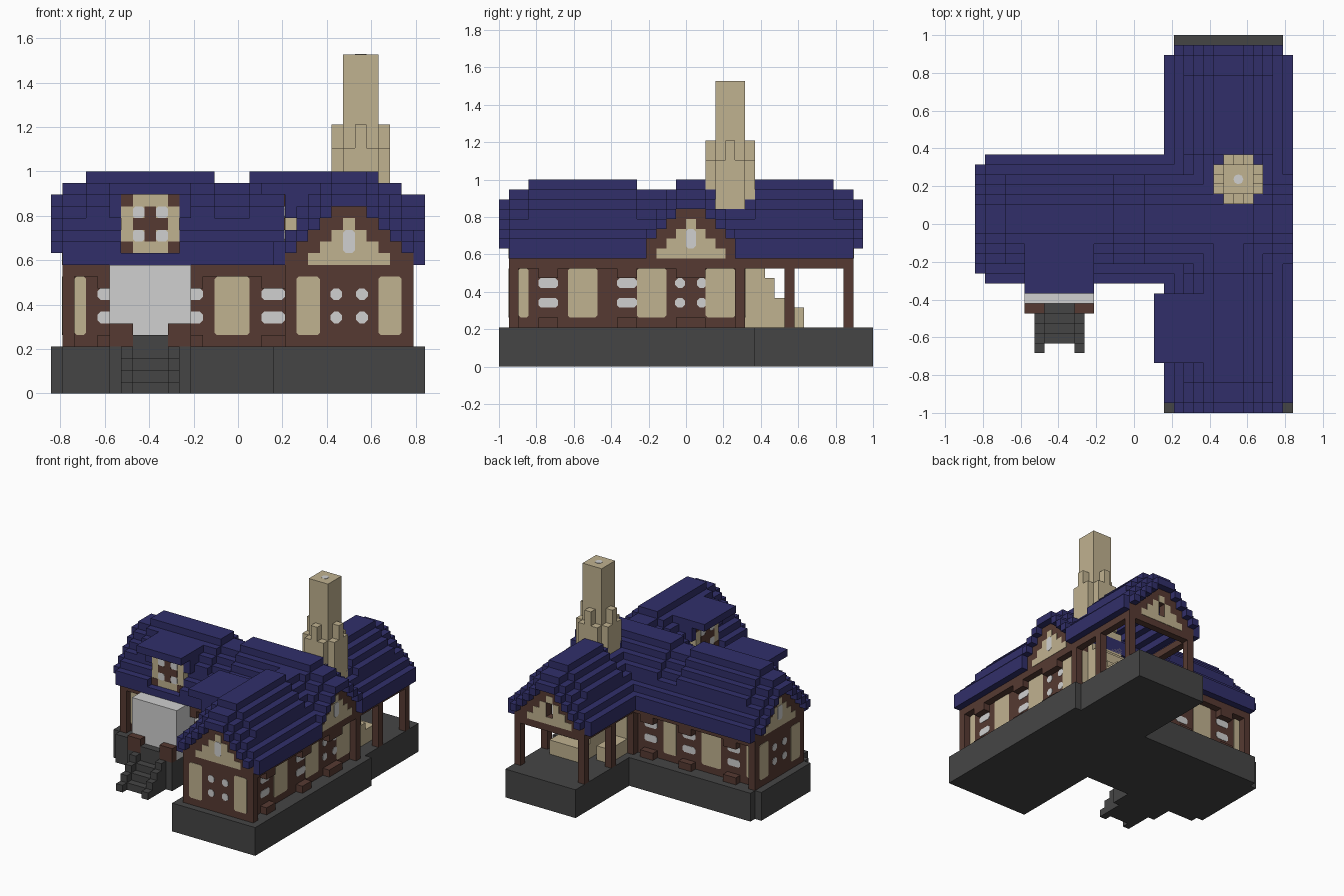
import bpy, bmesh
from mathutils import Vector

U = 2 / 38          # size of one building block
if "Cube" in bpy.data.objects:
    bpy.data.objects.remove(bpy.data.objects["Cube"])


def material(name, *srgb):
    m = bpy.data.materials.new(name)
    m.use_nodes = True
    col = [((c / 255 + 0.055) / 1.055) ** 2.4 for c in srgb] + [1]
    m.diffuse_color = col
    m.node_tree.nodes["Principled BSDF"].inputs["Base Color"].default_value = col
    return m


BLUE = material("roof blue", 49, 47, 106)
BROWN = material("timber brown", 86, 58, 50)
CREAM = material("plaster cream", 192, 178, 144)
STONE = material("dark stone", 69, 69, 69)
WHITE = material("pale grey", 208, 208, 208)


def finish(name, bm, mat):
    bmesh.ops.recalc_face_normals(bm, faces=bm.faces)
    me = bpy.data.meshes.new(name)
    bm.to_mesh(me)
    bm.free()
    me.materials.append(mat)
    bpy.context.collection.objects.link(bpy.data.objects.new(name, me))


def blocks(name, mat, boxes):
    """One object from boxes given as x0, x1, y0, y1, z0, z1 in blocks."""
    bm = bmesh.new()
    for b in boxes:
        v = bmesh.ops.create_cube(bm, size=1)["verts"]
        for p in v:
            p.co = Vector([(b[2 * i] + b[2 * i + 1]) / 2 + p.co[i] * abs(b[2 * i + 1] - b[2 * i])
                           for i in range(3)]) * U
    finish(name, bm, mat)


def placed(wall, u0, u1, n0, n1, z0, z1):
    """Box on a wall: u runs along it, n sticks out of it."""
    axis, pos, s = wall
    n = (pos + s * n0, pos + s * n1)
    return (*n, u0, u1, z0, z1) if axis == "x" else (u0, u1, *n, z0, z1)


def plates(name, mat, wall, rects, cut=0.2, lift=0.05):
    """Thin plates with clipped corners, each u0, u1, z0, z1."""
    axis, pos, s = wall
    bm = bmesh.new()
    for u0, u1, z0, z1 in rects:
        c = cut
        ring = [(u0 + c, z0), (u1 - c, z0), (u1, z0 + c), (u1, z1 - c),
                (u1 - c, z1), (u0 + c, z1), (u0, z1 - c), (u0, z0 + c)]
        if c == 0:
            ring = [(u0, z0), (u1, z0), (u1, z1), (u0, z1)]
        layers = []
        for n in (0, lift):
            w = pos + s * n
            layers.append([bm.verts.new(Vector((w, u, z) if axis == "x" else (u, w, z)) * U)
                           for u, z in ring])
        a, b = layers
        bm.faces.new(b)
        for i in range(len(a)):
            j = (i + 1) % len(a)
            bm.faces.new((a[i], a[j], b[j], b[i]))
    finish(name, bm, mat)


# Stone base with front landing and stairs
blocks("stone_base", STONE, [(3, 16, -19, 7, 0, 4), (4, 15, 7, 19, 0, 4),
                             (-15, 3, -6, 7, 0, 4), (-16, -15, -5, 6, 0, 4),
                             (-11, -4, -9, -6, 0, 4), (-9, -6, -9, -5, 4, 5)])
stairs = []
for i in range(4):
    y = -9 - i
    if i < 3:
        stairs.append((-9, -6, y - 1, y, 0, 3 - i))
    stairs += [(x, x + 1, y - 1, y, 0, 4 - i) for x in (-10, -6)]
blocks("front_stairs", STONE, stairs)
blocks("entrance_block", WHITE, [(-11, -4, -8, -4, 4, 11)])
blocks("entrance_posts", BROWN, [(-11, -9, -9, -8, 4, 6), (-6, -4, -9, -8, 4, 6)])

# Timber walls: recessed long sides between full-width ends, with a top beam
blocks("walls", BROWN, [(5, 14, -18, 6, 4, 11), (-15, 5, -4, 5, 4, 11),
                        (4, 15, -18, -17, 4, 11), (4, 15, 5, 6, 4, 11),
                        (-15, -14, -5, 6, 4, 11)])
blocks("top_beams", BROWN, [(4, 15, -18, 6, 10, 11), (-15, 4, -5, 6, 10, 11)])
porch = [(x, x + 1, y, y + 1, 4, 10) for x in (4, 14) for y in (10, 16)]
porch += [(x, x + 1, 6, 17, 10, 11) for x in (4, 14)] + [(4, 15, 16, 17, 10, 11)]
blocks("porch_frame", BROWN, porch)

# Walls: cream panels, paired long windows and round windows
SOUTH, NORTH = ("y", -18, -1), ("y", 17, 1)
EAST, WEST = ("x", 15, 1), ("x", -15, -1)
wall_plan = {
    "front_gable": (SOUTH, [(5, 7), (12, 14)], [], 9.5),
    "west_end": (WEST, [(-4, -2), (3, 5)], [], 0.5),
    "east_side": (("x", 14, 1), [(-17, -16), (-12, -9), (-5, -2), (2, 5)], [-15, -7], 0.5),
    "west_front": (("y", -4, -1), [(-14, -13), (-2, 1)], [-12, -5, 2], None),
    "west_back": (("y", 5, 1), [(-14, -13), (-9, -6), (-2, 0)], [-12, -5, 1], None),
    "courtyard_side": (("x", 5, -1), [(-17, -16), (-12, -9)], [-15, -8], None),
    "porch_wall": (("y", 6, 1), [(5, 14)], [], None),
}
for name, (wall, panels, windows, centre) in wall_plan.items():
    plates(name + "_panels", CREAM, wall, [(a, b, 5, 10) for a, b in panels])
    if windows:
        plates(name + "_windows", WHITE, wall,
               [(a, a + 2, z - 0.5, z + 0.5) for a in windows for z in (6.5, 8.5)], 0.25)
        blocks(name + "_sills", BROWN, [placed(wall, a, a + 2, 0, 1, z, z + 1)
                                        for a in windows for z in (4, 9)])
    if centre is not None:
        plates(name + "_round_windows", WHITE, wall,
               [(centre + d - 0.5, centre + d + 0.5, z - 0.5, z + 0.5)
                for d in (-1.1, 1.1) for z in (6.5, 8.5)], 0.3)
blocks("east_middle_sills", BROWN, [(14, 15, -1, 2, z, z + 1) for z in (4, 9)])


# Stepped gables under the roof ends, with a window or a plain opening
def gable(name, wall, c, is_open=False):
    frame, plaster = [], []
    for d in range(-5, 6):
        spans = [(11, 17 - max(abs(d), 1))]
        if is_open and d == 0:
            spans = [(11, 12), (14, 16)]
        u = (c + d - 0.5, c + d + 0.5)
        for z0, z1 in spans:
            frame.append(placed(wall, *u, -1, 0, z0, z1))
            if abs(d) < 4:
                plaster.append((*u, z0, min(z1, 15 - abs(d))))
    blocks(name + "_frame", BROWN, frame)
    plates(name + "_plaster", CREAM, wall, plaster, 0)
    if is_open:
        axis, pos, s = wall
        plates(name + "_inner_plaster", CREAM, (axis, pos - s, -s), plaster, 0)
    else:
        plates(name + "_window", WHITE, wall, [(c - 0.5, c + 0.5, 12, 14)], 0.25, 0.1)


gable("front_gable", SOUTH, 9.5)
gable("back_gable", NORTH, 9.5, True)
gable("east_gable", EAST, 0.5)
gable("west_gable", WEST, 0.5)


# Sagging stepped roofs: segments of start, end, rise and, where the eave is
# cut down, the side of the cut and its height
def roof(name, axis, c, segments):
    boxes = []
    for a, b, rise, *cut in segments:
        for d in range(1, 7):
            if d == 6 and rise == 0:
                continue
            top = 18 - d + (min(rise, 1) if d > 4 else rise)
            if d == 1:
                spans = [(c - 1.5, c + 1.5, top)]
            else:
                spans = []
                for s in (-1, 1):
                    lowered = cut and d > 4 and s == cut[0]
                    spans.append((c + s * d - 0.5, c + s * d + 0.5, cut[1] if lowered else top))
            for lo, hi, z in spans:
                if z > 17 - d:
                    boxes.append((lo, hi, a, b, 17 - d, z) if axis == "y"
                                 else (a, b, lo, hi, 17 - d, z))
    blocks(name, BLUE, boxes)


roof("east_wing_roof", "y", 9.5, [(-19, -18, 0), (-18, -16, 1), (-16, -13, 2), (-13, -8, 2, -1, 12),
                                  (-8, -5, 2), (-5, -4, 1), (-4, 5, 1, 1, 0), (5, 7, 1),
                                  (7, 15, 2), (15, 17, 1), (17, 18, 0)])
roof("west_wing_roof", "x", 0.5, [(-16, -15, 0), (-15, -13, 1), (-13, -10, 2), (-10, -5, 2, -1, 12),
                                  (-5, -2, 2), (-2, 1, 1), (1, 12, 2), (12, 14, 1), (14, 16, 0)])


# Dormers with a crossed window
def dormer(name, wall, c):
    blocks(name + "_body", CREAM, [placed(wall, c - 2.5, c + 2.5, -4, 0, 12, 17)])
    blocks(name + "_roof", BLUE, [placed(wall, c - 3.5, c + 3.5, -4, 2, 17, 18)] +
           [placed(wall, c + s * 2.5, c + s * 3.5, -4, 0, 15, 17) for s in (-1, 1)])
    corners = [(c + x - 0.5, c + x + 0.5, z, z + 1) for x in (-2, 2) for z in (12, 16)]
    cross = [(c - 1.5, c + 1.5, 14, 15), (c - 0.5, c + 0.5, 13, 14), (c - 0.5, c + 0.5, 15, 16)]
    plates(name + "_timber", BROWN, wall, corners + cross, 0)
    plates(name + "_panes", WHITE, wall, [(c + x - 0.5, c + x + 0.5, z, z + 1)
                                          for x in (-1, 1) for z in (13, 15)], 0.2)


dormer("front_dormer", ("y", -5, -1), -7.5)
dormer("courtyard_dormer", ("x", 4, -1), -10.5)

# Chimney with a ring of stubby buttresses
cx, cy = 10.5, 4.5
chimney = [(9, 12, 3, 6, 11, 29)]
for s in (-1, 1):
    for d in (-1, 0, 1):
        top = 21 if d else 23
        chimney.append((cx + s * 1.5, cx + s * 2.5, cy + d - 0.5, cy + d + 0.5, 15, top))
        chimney.append((cx + d - 0.5, cx + d + 0.5, cy + s * 1.5, cy + s * 2.5, 15, top))
blocks("chimney", CREAM, chimney)
bm = bmesh.new()
bmesh.ops.create_cone(bm, cap_ends=True, segments=8, radius1=0.5 * U, radius2=0.5 * U, depth=0.004)
bmesh.ops.translate(bm, verts=bm.verts, vec=(cx * U, cy * U, 29 * U))
finish("chimney_flue", bm, WHITE)

# Stepped hearth and low bench on the porch
blocks("porch_hearth", CREAM, [(8, 13, 6, 7, 4, 14), (8, 13, 7, 8, 4, 10), (8, 13, 8, 9, 4, 9),
                               (8, 13, 9, 10, 4, 7), (8, 13, 10, 12, 4, 6)])
blocks("porch_bench", CREAM, [(5, 7, 6, 10, 4, 6)])
